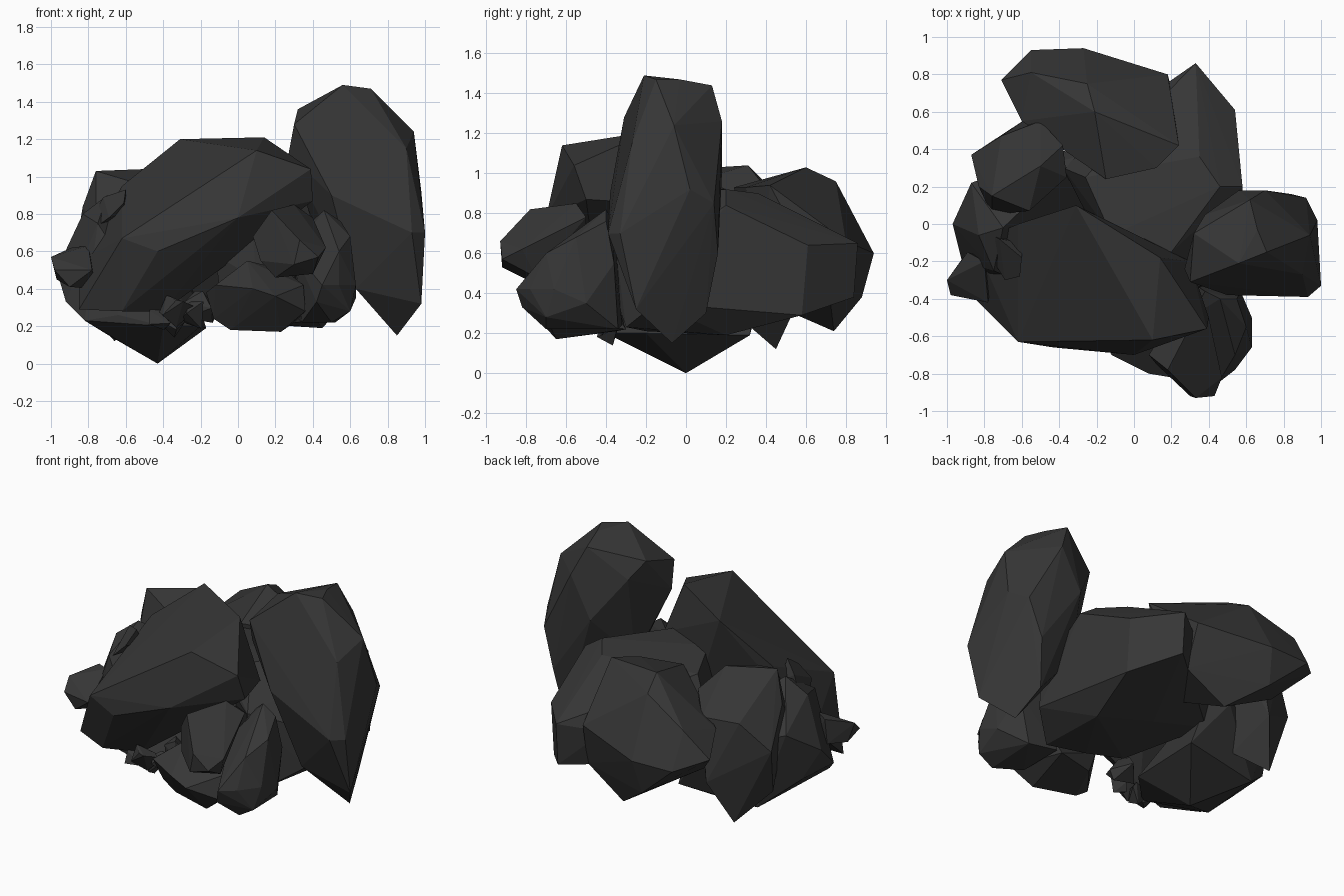
import bpy, bmesh, math, random
from mathutils import Vector

random.seed(7)
stone = bpy.data.materials.new("dark_stone")
stone.diffuse_color = (0.037, 0.037, 0.037, 1)


def chunk(name, pts):
    """Faceted rock: convex hull around a few corner points."""
    bm = bmesh.new()
    for p in pts:
        bm.verts.new(p)
    res = bmesh.ops.convex_hull(bm, input=bm.verts)
    junk = [v for v in set(res["geom_interior"] + res["geom_unused"])
            if isinstance(v, bmesh.types.BMVert)]
    bmesh.ops.delete(bm, geom=junk, context='VERTS')
    bmesh.ops.recalc_face_normals(bm, faces=bm.faces)
    me = bpy.data.meshes.new(name)
    bm.to_mesh(me)
    bm.free()
    me.materials.append(stone)
    ob = bpy.data.objects.new(name, me)
    bpy.context.collection.objects.link(ob)
    return ob


# tall standing stone on the right
chunk("tall_rock", [
    (.56, -.21, 1.49), (.71, -.15, 1.47), (.62, .13, 1.44), (.32, -.05, 1.36),
    (.3, -.31, 1.28), (.38, .05, 1.26), (.94, -.06, 1.24), (.9, -.27, 1.15),
    (.66, -.03, 1.47), (.27, -.24, 1.12), (.5, -.38, .9), (.93, -.39, .7),
    (1, -.33, .7), (.98, .02, .92), (.92, .14, .85), (.84, .16, .6),
    (.7, .18, 1.26), (.56, .18, 1.0), (.98, -.25, .32), (.85, -.07, .15),
    (.8, .1, .3), (.63, -.25, .4), (.42, -.08, .7)])

# big leaning slab at the front
chunk("front_slab", [
    (-.31, .1, 1.2), (.14, -.18, 1.21), (.1, -.62, 1.14), (.39, -.56, 1.04),
    (.40, -.5, .87), (0, -.70, .78), (-.62, -.63, .67), (-.43, -.66, .6),
    (-.85, -.4, .29), (-.62, -.5, .28), (-.4, -.42, .28), (-.85, -.1, .55),
    (-.62, 0, .95), (-.15, -.4, .5), (-.1, 0, .7), (.3, -.2, .85)])

# foundation rock reaching the ground
chunk("base_rock", [
    (-.43, 0, 0), (-.64, -.35, .26), (-.2, -.2, .2), (-.69, .25, .15),
    (-.9, .1, .33), (-.97, 0, .5), (-.87, .22, .65), (-.83, -.06, .8),
    (-.7, -.02, .9), (-.17, .32, .19), (-.3, .36, .6), (-.92, -.2, .33),
    (-.4, -.4, .2), (-.82, -.3, .23), (-.75, -.25, .75), (-.4, .4, .5)])

# upright rock at the back left
chunk("left_back_rock", [
    (-.76, .15, 1.03), (-.5, .31, 1.04), (-.56, .07, .97), (-.87, .37, .6),
    (-.83, .2, .84), (-.71, .47, .78), (-.5, .55, .8), (-.38, .42, .9),
    (-.36, .25, .9), (-.76, .05, .7), (-.66, .45, .12), (-.82, .28, .3),
    (-.5, .3, .25), (-.55, .58, .4)])

# wide slab across the back
chunk("back_slab", [
    (-.21, .6, 1.03), (-.25, .75, .96), (-.55, .81, .82), (-.55, .93, .6),
    (-.27, .94, .6), (-.71, .77, .66), (-.6, .55, .75), (-.15, .24, .93),
    (.12, .3, .93), (.24, .42, .94), (.18, .8, .66), (-.3, .88, .38),
    (-.07, .74, .21), (-.55, .6, .5), (.2, .72, .38), (.05, .35, .38)])

# broad rock at the back right, filling the middle
chunk("right_back_rock", [
    (.33, .86, .65), (.33, .84, .38), (.54, .61, .64), (.54, .58, .29),
    (.58, .2, .84), (.46, .2, .92), (.35, .36, .9), (.58, -.15, .6),
    (.6, -.15, .35), (.45, .2, .19), (.42, -.3, .23), (.1, .7, .6),
    (.1, .3, .24), (-.26, .25, .9), (-.12, -.06, .93), (.2, -.15, .92),
    (-.38, .3, .62), (-.3, .3, .35), (-.02, -.12, .22), (.2, -.2, .21),
    (.32, -.36, .7), (.3, -.36, .4), (-.15, -.15, .6)])

# cluster of smaller rocks at the front right
chunk("low_front_rock", [
    (-.17, -.6, .38), (-.13, -.58, .24), (-.04, -.58, .18), (.23, -.65, .17),
    (.36, -.7, .28), (.35, -.65, .42), (.2, -.82, .36), (.08, -.8, .4),
    (.05, -.6, .55), (.25, -.5, .5), (-.12, -.7, .42), (0, -.35, .35),
    (.05, -.35, .21), (.3, -.3, .22)])
chunk("right_front_rock", [
    (.34, -.6, .22), (.5, -.7, .22), (.6, -.7, .28), (.63, -.5, .35),
    (.63, -.66, .42), (.6, -.55, .68), (.46, -.4, .82), (.55, -.4, .76),
    (.42, -.82, .33), (.45, -.85, .42), (.3, -.5, .6), (.32, -.32, .24),
    (.54, -.78, .42), (.52, -.34, .22), (.57, -.36, .55), (.54, -.7, .6),
    (.38, -.36, .75)])
chunk("jutting_front_rock", [
    (.33, -.93, .66), (.43, -.92, .57), (.3, -.92, .53), (.18, -.78, .82),
    (.3, -.55, .85), (.4, -.5, .78), (.47, -.82, .62), (.4, -.75, .48),
    (.2, -.78, .46), (.08, -.7, .68), (.12, -.75, .55), (.2, -.5, .6)])
chunk("inner_front_rock", [
    (-.12, -.45, .58), (.08, -.5, .66), (.3, -.45, .78), (.3, -.4, .4),
    (-.1, -.4, .4), (.1, -.15, .7), (.35, -.15, .5), (.1, -.5, .45)])

# knob and fin on the left side
chunk("left_knob", [
    (-1, -.3, .57), (-.98, -.38, .5), (-.97, -.27, .45), (-.89, -.15, .62),
    (-.8, -.2, .63), (-.78, -.42, .5), (-.9, -.38, .41), (-.75, -.2, .4),
    (-.9, -.16, .46)])
chunk("left_fin", [
    (-.76, -.06, .82), (-.72, -.08, .89), (-.6, -.18, .93), (-.61, -.28, .86),
    (-.69, -.3, .78), (-.8, -.12, .7), (-.6, -.1, .8)])

# pebbles wedged under the front slab
for i, (x, y, z, r) in enumerate([
        (-.42, -.42, .24, .08), (-.32, -.46, .29, .1), (-.23, -.44, .26, .08),
        (-.33, -.38, .21, .07), (-.2, -.36, .3, .1)]):
    pts = []
    for k in range(9):
        d = Vector([random.gauss(0, 1) for _ in range(3)]).normalized()
        pts.append(Vector((x, y, z)) + d * r * random.uniform(.85, 1.1))
    chunk(f"pebble_{i + 1}", pts)
